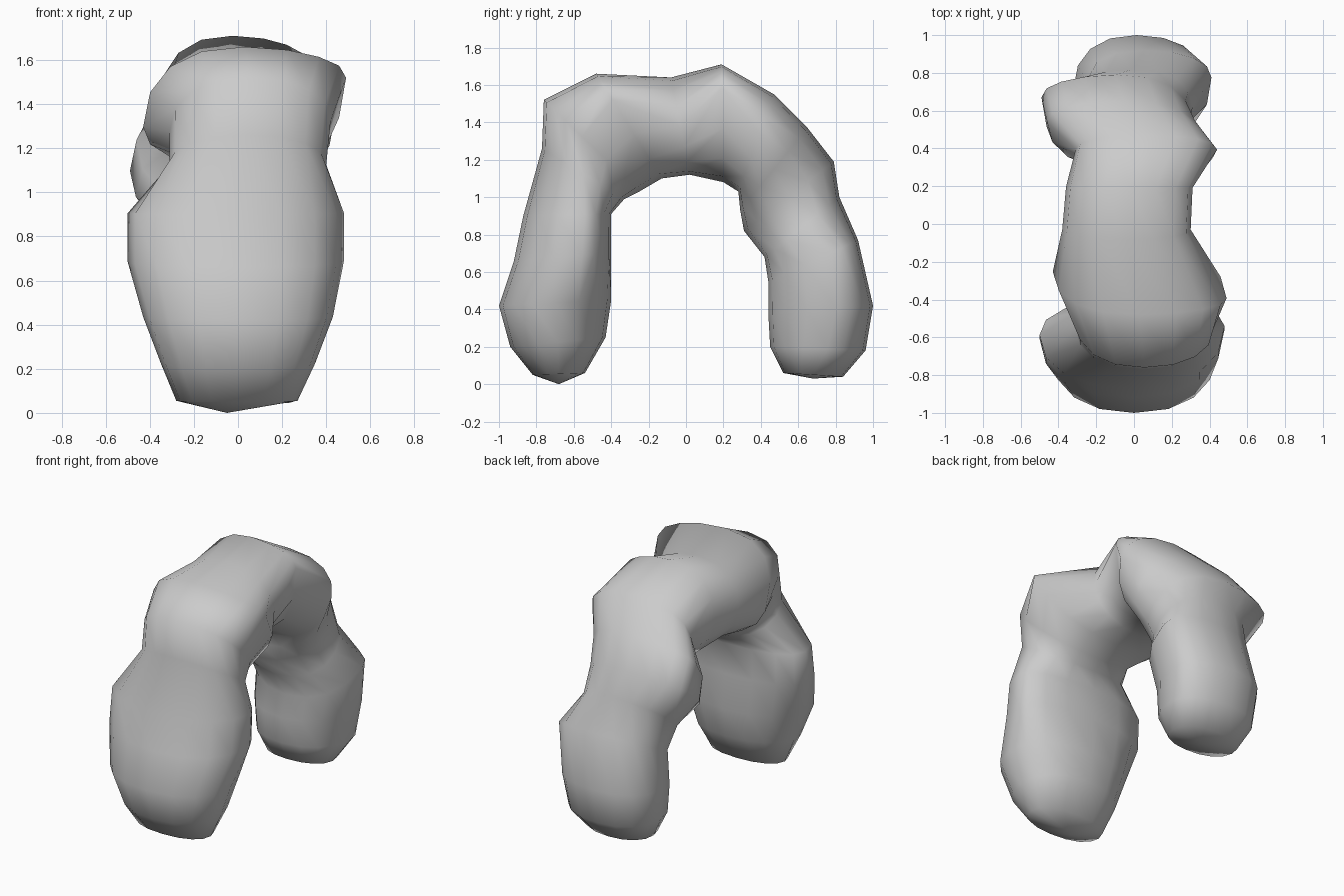
import bpy, bmesh, math

if "Cube" in bpy.data.objects:
    bpy.data.objects.remove(bpy.data.objects["Cube"])

SEG = 16

# Sections along the arch: inner (y, z), outer (y, z), left x, right x, then,
# where lopsided, how far from inner to outer each side is widest
SECTIONS = [
    (-.54, .06, -.82, .05, -.28, .27),            # front foot
    (-.43, .25, -.94, .2, -.35, .35),
    (-.4, .45, -1, .42, -.43, .43),
    (-.4, .7, -.92, .66, -.5, .48, .4, .3),
    (-.4, .91, -.87, .9, -.5, .48, .4, .3),
    (-.33, .99, -.77, 1.26, -.31, .4),
    (-.25, 1.03, -.76, 1.52, -.31, .42, .5, .6),  # shoulder
    (-.13, 1.1, -.48, 1.66, -.43, .49, .35, .75),
    (.02, 1.12, -.08, 1.64, -.38, .3),            # crown
    (.2, 1.08, .19, 1.71, -.36, .31, .5, .8),
    (.28, 1.03, .47, 1.55, -.31, .44, .6, .6),
    (.29, .93, .65, 1.37, -.46, .35, .7, .5),     # side knob
    (.31, .82, .79, 1.19, -.49, .3, .75, .5),
    (.42, .68, .82, 1, -.33, .31),
    (.44, .55, .92, .77, -.29, .41, .5, .7),
    (.44, .38, 1, .42, -.32, .35, .5, .65),
    (.45, .2, .96, .18, -.3, .33, .5, .6),
    (.52, .06, .84, .04, -.23, .25),              # back foot
]


def soften(v, p=.9):
    return math.copysign(abs(v) ** p, v)


def ring(bm, iy, iz, oy, oz, xl, xr, tl=.5, tr=.5):
    verts = []
    for i in range(SEG):
        a = 2 * math.pi * i / SEG
        c, s = soften(math.cos(a)), soften(math.sin(a))
        f = (c + 1) / 2
        wide = tl + (tr - tl) * f
        t = wide + s * ((1 - wide) if s > 0 else wide)
        verts.append(bm.verts.new((xl + (xr - xl) * f, iy + (oy - iy) * t, iz + (oz - iz) * t)))
    return verts


# Rock arch lofted through its sections
bm = bmesh.new()
rings = [ring(bm, *s) for s in SECTIONS]
for a, b in zip(rings, rings[1:]):
    for i in range(SEG):
        j = (i + 1) % SEG
        bm.faces.new((a[i], a[j], b[j], b[i]))

# Blunt ends of the two feet
for r, tip in ((rings[0], (-.05, -.68, 0)), (rings[-1], (.03, .68, .03))):
    v = bm.verts.new(tip)
    for i in range(SEG):
        bm.faces.new((r[i], r[(i + 1) % SEG], v))

bmesh.ops.recalc_face_normals(bm, faces=bm.faces)
for f in bm.faces:
    f.smooth = True
mesh = bpy.data.meshes.new("rock_arch")
bm.to_mesh(mesh)
bm.free()
bpy.context.collection.objects.link(bpy.data.objects.new("rock_arch", mesh))
